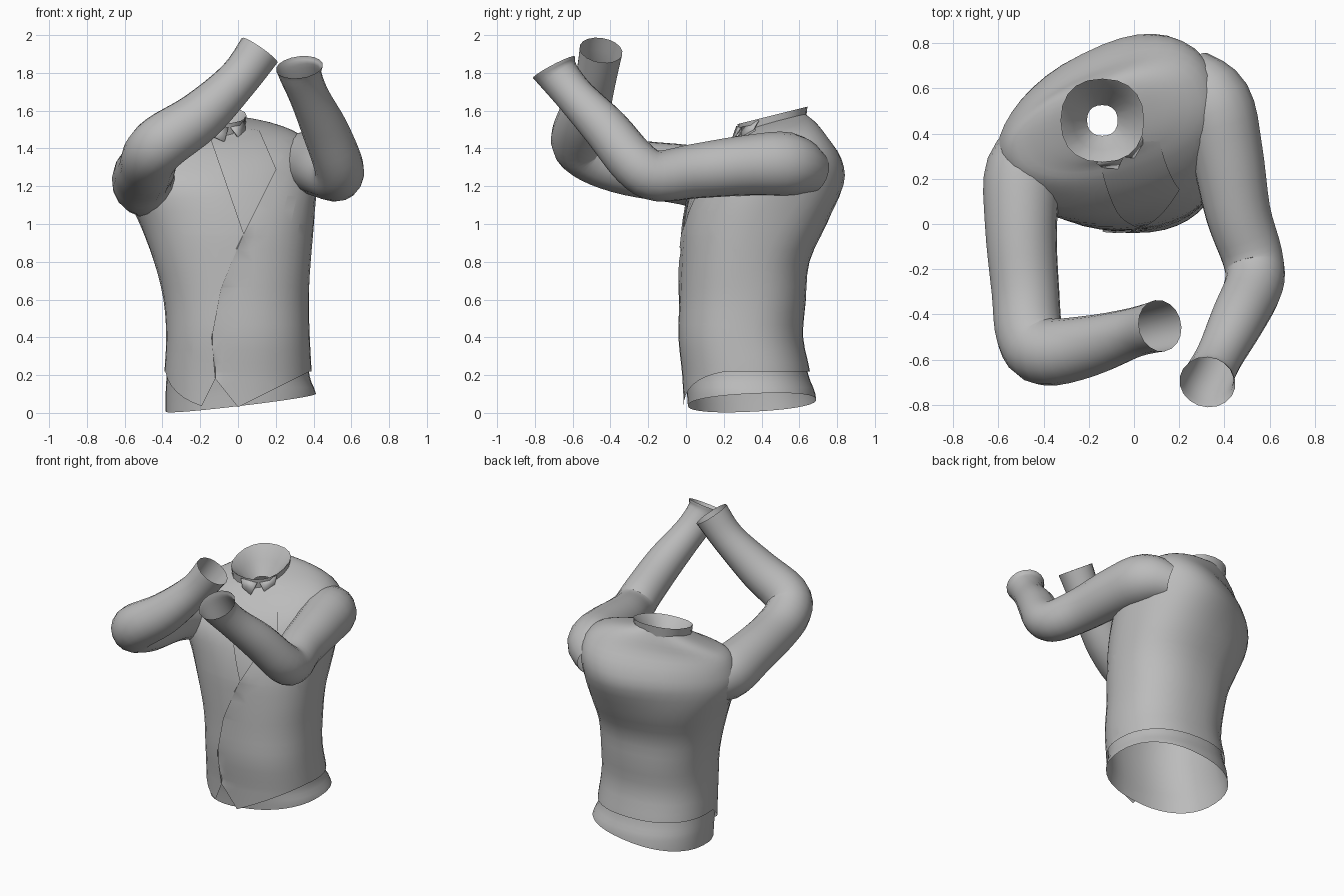
import bpy, bmesh
from math import sin, cos, radians, pi, copysign
from mathutils import Vector

old = bpy.data.objects.get("Cube")
if old:
    bpy.data.objects.remove(old, do_unlink=True)

cloth = bpy.data.materials.new("grey_cloth")
cloth.use_nodes = True
GREY = (0.5, 0.5, 0.5, 1)
cloth.diffuse_color = GREY
cloth.node_tree.nodes["Principled BSDF"].inputs["Base Color"].default_value = GREY


def smooth_rows(rows, steps=3):
    """Catmull-Rom interpolation through rows of numbers."""
    out = []
    for i in range(len(rows) - 1):
        a, b = rows[max(i - 1, 0)], rows[i]
        c, d = rows[i + 1], rows[min(i + 2, len(rows) - 1)]
        for s in range(steps):
            t = s / steps
            out.append([0.5 * (2*q + (r-p)*t + (2*p - 5*q + 4*r - u)*t*t
                               + (3*q - p - 3*r + u)*t**3)
                        for p, q, r, u in zip(a, b, c, d)])
    return out + [list(rows[-1])]


def loft(rings):
    """Open skin over equal-length rings of points."""
    bm = bmesh.new()
    grid = [[bm.verts.new(p) for p in ring] for ring in rings]
    n = len(grid[0])
    for lo, hi in zip(grid, grid[1:]):
        for k in range(n):
            bm.faces.new((lo[k], lo[(k+1) % n], hi[(k+1) % n], hi[k]))
    return bm


def finish(bm, name, angle=40):
    bmesh.ops.recalc_face_normals(bm, faces=bm.faces)
    mesh = bpy.data.meshes.new(name)
    bm.to_mesh(mesh)
    bm.free()
    mesh.materials.append(cloth)
    obj = bpy.data.objects.new(name, mesh)
    bpy.context.collection.objects.link(obj)
    bpy.ops.object.select_all(action='DESELECT')
    obj.select_set(True)
    bpy.context.view_layer.objects.active = obj
    bpy.ops.object.shade_smooth_by_angle(angle=radians(angle))
    return obj


def body_ring(row, inset=0.0, sides=40):
    """Rounded, turned, tilted cross-section, thinner towards one shoulder."""
    z, cx, cy, rx, ry, rot, tx, ty, taper = row
    rot = radians(rot)
    ring = []
    for k in range(sides):
        a = 2 * pi * k / sides
        x = copysign(abs(cos(a)) ** 0.88, cos(a)) * (rx - inset)
        y = copysign(abs(sin(a)) ** 0.88, sin(a)) * (ry - inset) * (1 + taper * cos(a))
        px, py = x*cos(rot) - y*sin(rot), x*sin(rot) + y*cos(rot)
        ring.append((cx + px, cy + py, z + tx*px + ty*py))
    return ring


def cut(bm, point, normal, test):
    """Slice the faces that pass the test, without removing anything."""
    faces = [f for f in bm.faces if test(f.calc_center_median())]
    geom = faces + list({e for f in faces for e in f.edges}) \
        + list({v for f in faces for v in f.verts})
    bmesh.ops.bisect_plane(bm, geom=geom, plane_co=point, plane_no=normal, dist=1e-5)


def remove(bm, test):
    bad = [f for f in bm.faces if test(f.calc_center_median())]
    bmesh.ops.delete(bm, geom=bad, context='FACES')


# Torso rows: height, centre, half sizes, turn, side tilt, back tilt, taper
TORSO = [
    (0.00, 0.00, 0.33, 0.39, 0.34, 0, 0, 0, 0),
    (0.20, 0.00, 0.32, 0.39, 0.34, 0, 0, 0, 0),
    (0.40, 0.00, 0.29, 0.38, 0.33, 0, 0, 0, 0),
    (0.60, -0.01, 0.30, 0.385, 0.335, 2, 0, 0, 0),
    (0.80, -0.03, 0.31, 0.415, 0.34, 5, 0, 0, 0.03),
    (1.00, -0.06, 0.355, 0.46, 0.375, 10, 0, 0, 0.08),
    (1.20, -0.10, 0.40, 0.515, 0.375, 20, 0.03, 0, 0.18),
    (1.33, -0.10, 0.435, 0.51, 0.32, 20, 0.07, 0, 0.2),
    (1.43, -0.11, 0.45, 0.455, 0.24, 19, 0.08, 0.05, 0.15),
    (1.49, -0.13, 0.46, 0.33, 0.195, 18, 0.08, 0.18, 0.05),
    (1.53, -0.14, 0.46, 0.18, 0.17, 18, 0.05, 0.28, 0),
]

# Shirt body, flared and cut at a slant at the bottom
shirt_rows = [(-0.06, 0.02, 0.36, 0.415, 0.355, 0, 0, 0, 0),
              (0.10, 0.015, 0.345, 0.41, 0.352, 0, 0, 0, 0)] + TORSO[1:]
bm = loft([body_ring(r, 0.012) for r in smooth_rows(shirt_rows)])
bmesh.ops.bisect_plane(bm, geom=bm.verts[:] + bm.edges[:] + bm.faces[:],
                       plane_co=(0, 0, 0.035), plane_no=(-0.12, -0.05, 1),
                       clear_inner=True)
finish(bm, "shirt_body")

# Waistcoat with pointed front hem and open neckline
bm = loft([body_ring(r) for r in smooth_rows(TORSO)])


def hem(c):
    return c.z < 0.32


def front_hem(c):
    return c.z < 0.32 and c.y < 0.35


cut(bm, (0, 0, 0.22), (0, 0, 1), hem)
cut(bm, (0, 0, 0.02), (0, -0.8, 1), hem)
cut(bm, (-0.12, 0, 0), (1, 0, 0), front_hem)
slants = [(0.0, 0.03, 0.5), (0.0, 0.03, -1.25), (-0.2, 0.02, 2.0), (-0.2, 0.02, -0.67)]
for x0, z0, slope in slants:
    cut(bm, (x0, 0, z0), (-slope, 0, 1), front_hem)


def below_hem(c):
    if c.z > 0.22:
        return False
    if c.z < 0.02 + 0.8 * c.y:
        return True
    pair = slants[:2] if c.x > -0.12 else slants[2:]
    return c.y < 0.35 and any(c.z < z0 + s * (c.x - x0) for x0, z0, s in pair)


remove(bm, below_hem)


def chest(c):
    return c.z > 0.85 and c.y < 0.36


neck_lines = [((0.03, 0.95), (-0.16, 1.5)), ((0.2, 1.29), (0.03, 0.95)),
              ((0.1, 1.52), (0.2, 1.29))]
normals = [Vector((b[1] - a[1], 0, a[0] - b[0])) for a, b in neck_lines]
for (a, b), n in zip(neck_lines, normals):
    cut(bm, (a[0], 0, a[1]), n, chest)
remove(bm, lambda c: chest(c) and all(
    n.dot(c - Vector((a[0], c.y, a[1]))) > 0 for (a, b), n in zip(neck_lines, normals)))

# Lapped front opening: slit the front and lift one panel's edge
lap = [(0.03, 0.95), (-0.09, 0.66), (-0.14, 0.40), (-0.12, 0.18)]
for x, z in lap:
    cut(bm, (0, 0, z), (0, 0, 1), lambda c: c.y < 0.2 and abs(c.x) < 0.3)
slit = []
for (x1, z1), (x2, z2) in zip(lap, lap[1:]):
    n = Vector((z1 - z2, 0, x2 - x1)).normalized()
    start = Vector((x1, 0, z1))
    cut(bm, start, n, lambda c: c.y < 0.2 and z2 < c.z < z1)
    slit += [e for e in bm.edges if all(
        v.co.y < 0.2 and z2 - 0.001 < v.co.z < z1 + 0.001
        and abs(n.dot(v.co - start)) < 0.0005 for v in e.verts)]
spots = {tuple(round(c, 5) for c in v.co) for e in slit for v in e.verts}
bmesh.ops.split_edges(bm, edges=slit)
for v in bm.verts:
    if tuple(round(c, 5) for c in v.co) in spots and v.link_faces:
        centre = sum((f.calc_center_median() for f in v.link_faces), Vector())
        if centre.x / len(v.link_faces) > v.co.x:
            v.co.y -= 0.008
finish(bm, "waistcoat")


# Sleeves: swept tubes through centre points with radii
def sleeve(name, path, sides=18):
    rows = smooth_rows(path, 4)
    pts = [Vector(r[:3]) for r in rows]
    rings, side = [], Vector((1, 0, 0))
    for i, (p, row) in enumerate(zip(pts, rows)):
        d = (pts[min(i + 1, len(pts) - 1)] - pts[max(i - 1, 0)]).normalized()
        side = (side - d * side.dot(d)).normalized()
        up = d.cross(side)
        rings.append([p + row[3] * (side * cos(2*pi*k/sides) + up * sin(2*pi*k/sides))
                      for k in range(sides)])
    finish(loft(rings), name)


sleeve("left_sleeve", [
    (0.24, 0.67, 1.27, 0.12), (0.35, 0.54, 1.315, 0.17), (0.41, 0.32, 1.31, 0.16),
    (0.46, 0.05, 1.28, 0.145), (0.525, -0.15, 1.255, 0.135), (0.53, -0.27, 1.32, 0.13),
    (0.46, -0.42, 1.50, 0.122), (0.38, -0.58, 1.67, 0.105), (0.335, -0.67, 1.78, 0.11),
    (0.325, -0.70, 1.83, 0.125)])
sleeve("right_sleeve", [
    (-0.38, 0.40, 1.20, 0.13), (-0.48, 0.24, 1.21, 0.175), (-0.50, 0.0, 1.26, 0.16),
    (-0.48, -0.3, 1.30, 0.15), (-0.46, -0.49, 1.365, 0.15), (-0.39, -0.565, 1.44, 0.15),
    (-0.2, -0.54, 1.57, 0.135), (0.0, -0.48, 1.765, 0.11), (0.115, -0.45, 1.92, 0.115)])

# Collar: standing band that turns in and funnels down to the neck hole
profile = [(1.48, 0.175), (1.53, 0.18), (1.575, 0.185), (1.57, 0.178), (1.50, 0.13), (1.42, 0.068)]
finish(loft([body_ring((z, -0.14, 0.458, r, r, 0, 0, 0.25, 0), 0, 20) for z, r in profile]),
       "collar", 30)

# Collar points either side of the throat
for label, turn in (("left", 1), ("right", -1)):
    bm = bmesh.new()
    corners = []
    for spread, r, z in ((2, 0.188, 1.55), (38, 0.188, 1.565), (30, 0.205, 1.515), (12, 0.22, 1.485)):
        a = radians(-60 + turn * spread)
        corners.append(bm.verts.new((-0.14 + r*cos(a), 0.458 + r*sin(a), z + 0.25*r*sin(a))))
    bm.faces.new(corners)
    point = finish(bm, label + "_collar_point")
    point.modifiers.new("thickness", 'SOLIDIFY').thickness = 0.006
